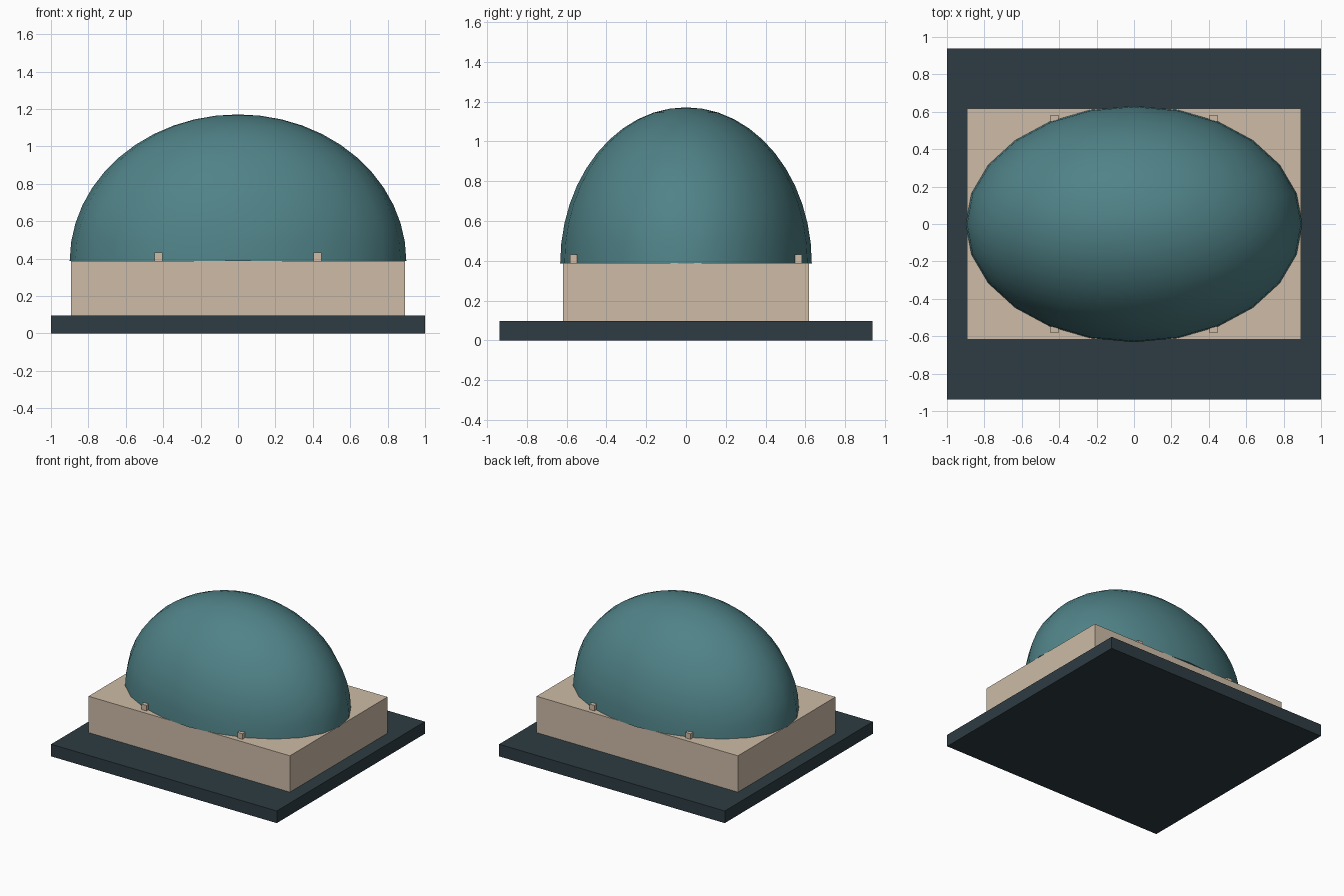
import bpy
import bmesh
from math import sin, cos, pi, radians

if "Cube" in bpy.data.objects:
    bpy.data.objects.remove(bpy.data.objects["Cube"], do_unlink=True)


def material(name, color):
    m = bpy.data.materials.new(name)
    m.use_nodes = True
    m.diffuse_color = (*color, 1)
    m.node_tree.nodes["Principled BSDF"].inputs["Base Color"].default_value = (*color, 1)
    return m


slate = material("dark slate", (0.027, 0.045, 0.056))
stone = material("warm stone", (0.61, 0.50, 0.385))
teal = material("teal", (0.08, 0.225, 0.245))


def add_object(name, bm, mat):
    mesh = bpy.data.meshes.new(name)
    bmesh.ops.recalc_face_normals(bm, faces=bm.faces)
    bm.to_mesh(mesh)
    bm.free()
    mesh.materials.append(mat)
    obj = bpy.data.objects.new(name, mesh)
    bpy.context.collection.objects.link(obj)
    return obj


def box(name, x, y, z, size, mat):
    """Box centred on x and y, standing on z."""
    bm = bmesh.new()
    bmesh.ops.create_cube(bm, size=1)
    bmesh.ops.scale(bm, vec=size, verts=bm.verts)
    bmesh.ops.translate(bm, vec=(x, y, z + size[2] / 2), verts=bm.verts)
    return add_object(name, bm, mat)


def dome(name, radii, z, segments, rings, mat):
    """Half ellipsoid with a closed flat underside."""
    bm = bmesh.new()
    loops = []
    for r in range(rings):
        a = pi / 2 * r / rings
        loops.append([bm.verts.new((cos(a) * cos(2 * pi * s / segments),
                                    cos(a) * sin(2 * pi * s / segments), sin(a)))
                      for s in range(segments)])
    tip = bm.verts.new((0, 0, 1))
    for s in range(segments):
        n = (s + 1) % segments
        for low, high in zip(loops, loops[1:]):
            bm.faces.new((low[s], low[n], high[n], high[s]))
        bm.faces.new((loops[-1][s], loops[-1][n], tip))
    bm.faces.new(loops[0])
    bmesh.ops.scale(bm, vec=radii, verts=bm.verts)
    bmesh.ops.translate(bm, vec=(0, 0, z), verts=bm.verts)
    return add_object(name, bm, mat)


# Base slab and raised block
box("base_slab", 0, 0, 0, (2, 1.875, 0.097), slate)
box("raised_block", 0, 0, 0.097, (1.785, 1.235, 0.291), stone)

# Oval dome, smooth with a sharp rim
shell = dome("dome", (0.9, 0.632, 0.785), 0.386, 24, 12, teal)
bpy.ops.object.select_all(action="DESELECT")
shell.select_set(True)
bpy.context.view_layer.objects.active = shell
bpy.ops.object.shade_smooth_by_angle(angle=radians(40))

# Four small studs at the foot of the dome
for side, sx in (("left", 1), ("right", -1)):
    for end, sy in (("front", -1), ("back", 1)):
        box(f"stud_{end}_{side}", sx * 0.425, sy * 0.565, 0.388, (0.044, 0.036, 0.044), stone)
